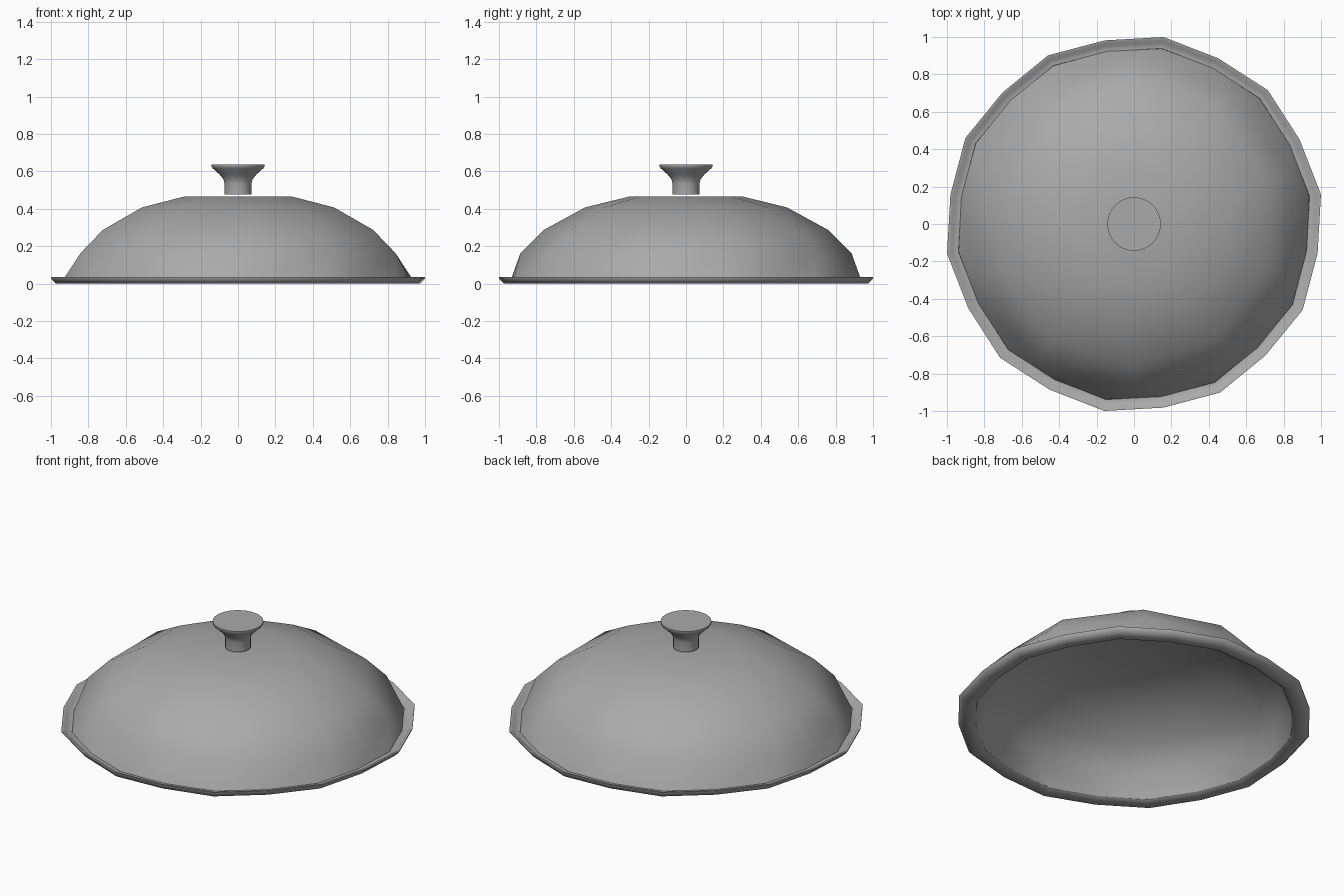
import bpy
import bmesh
from math import cos, sin, radians, tau

old = bpy.data.objects.get("Cube")
if old:
    bpy.data.objects.remove(old, do_unlink=True)

# One plain grey metal
metal = bpy.data.materials.new("grey metal")
metal.use_nodes = True
grey = (0.4, 0.4, 0.4, 1)
metal.diffuse_color = grey
metal.node_tree.nodes["Principled BSDF"].inputs["Base Color"].default_value = grey


def ring(bm, radius, z, sides, start=0.0, wobble=0.0):
    """Circle of vertices; wobble makes every other corner stick out."""
    verts = []
    for k in range(sides):
        a = radians(start) + tau * k / sides
        r = radius * (1 + wobble * (-1) ** k)
        verts.append(bm.verts.new((r * cos(a), r * sin(a), z)))
    return verts


def bridge(bm, lower, upper):
    n = len(lower)
    for i in range(n):
        j = (i + 1) % n
        bm.faces.new((lower[i], lower[j], upper[j], upper[i]))


def finish(bm, name, angle):
    mesh = bpy.data.meshes.new(name)
    bm.to_mesh(mesh)
    bm.free()
    mesh.materials.append(metal)
    obj = bpy.data.objects.new(name, mesh)
    bpy.context.collection.objects.link(obj)
    bpy.ops.object.select_all(action="DESELECT")
    obj.select_set(True)
    bpy.context.view_layer.objects.active = obj
    bpy.ops.object.shade_smooth_by_angle(angle=radians(angle))


def bowl(name, foot_size, profile, inward=False):
    """Ten-sided rings, fanned out to a twenty-sided foot."""
    bm = bmesh.new()
    foot = ring(bm, *foot_size, 20, 9, 0.008)
    rings = [ring(bm, r, z, 10, 18) for r, z in profile]
    for j in range(10):
        a, b, c = foot[2 * j], foot[2 * j + 1], foot[(2 * j + 2) % 20]
        here, there = rings[0][j], rings[0][(j + 1) % 10]
        bm.faces.new((a, b, here))
        bm.faces.new((b, c, there, here))
    for low, high in zip(rings, rings[1:]):
        bridge(bm, low, high)
    tip = bm.verts.new((0, 0, profile[-1][1]))
    for i in range(10):
        bm.faces.new((rings[-1][i], rings[-1][(i + 1) % 10], tip))
    if inward:
        bmesh.ops.reverse_faces(bm, faces=bm.faces)
    finish(bm, name, 60)


# Dome and its inner wall
bowl("dome", (0.942, 0.016),
     [(0.885, 0.163), (0.76, 0.287), (0.54, 0.407), (0.30, 0.466)])
bowl("dome_lining", (0.902, 0.012),
     [(0.862, 0.152), (0.742, 0.268), (0.53, 0.384), (0.295, 0.442)], inward=True)

# Rim: flat ledge, raised lip, undercut side and rounded underside
bm = bmesh.new()
section = [(0.902, 0.012), (0.92, 0.0), (0.978, 0.0), (1.003, 0.027),
           (1.003, 0.034), (0.987, 0.032), (0.972, 0.016), (0.942, 0.016)]
loops = [ring(bm, r, z, 20, 9, 0.009) for r, z in section]
for low, high in zip(loops, loops[1:]):
    bridge(bm, low, high)
finish(bm, "rim", 60)

# Knob: straight stem flaring to a flat disc
bm = bmesh.new()
profile = [(0.072, 0.476), (0.072, 0.535), (0.078, 0.557), (0.098, 0.583),
           (0.135, 0.616), (0.143, 0.627), (0.143, 0.637)]
loops = [ring(bm, r, z, 32) for r, z in profile]
for low, high in zip(loops, loops[1:]):
    bridge(bm, low, high)
bm.faces.new(loops[0][::-1])
bm.faces.new(loops[-1])
finish(bm, "knob", 50)
